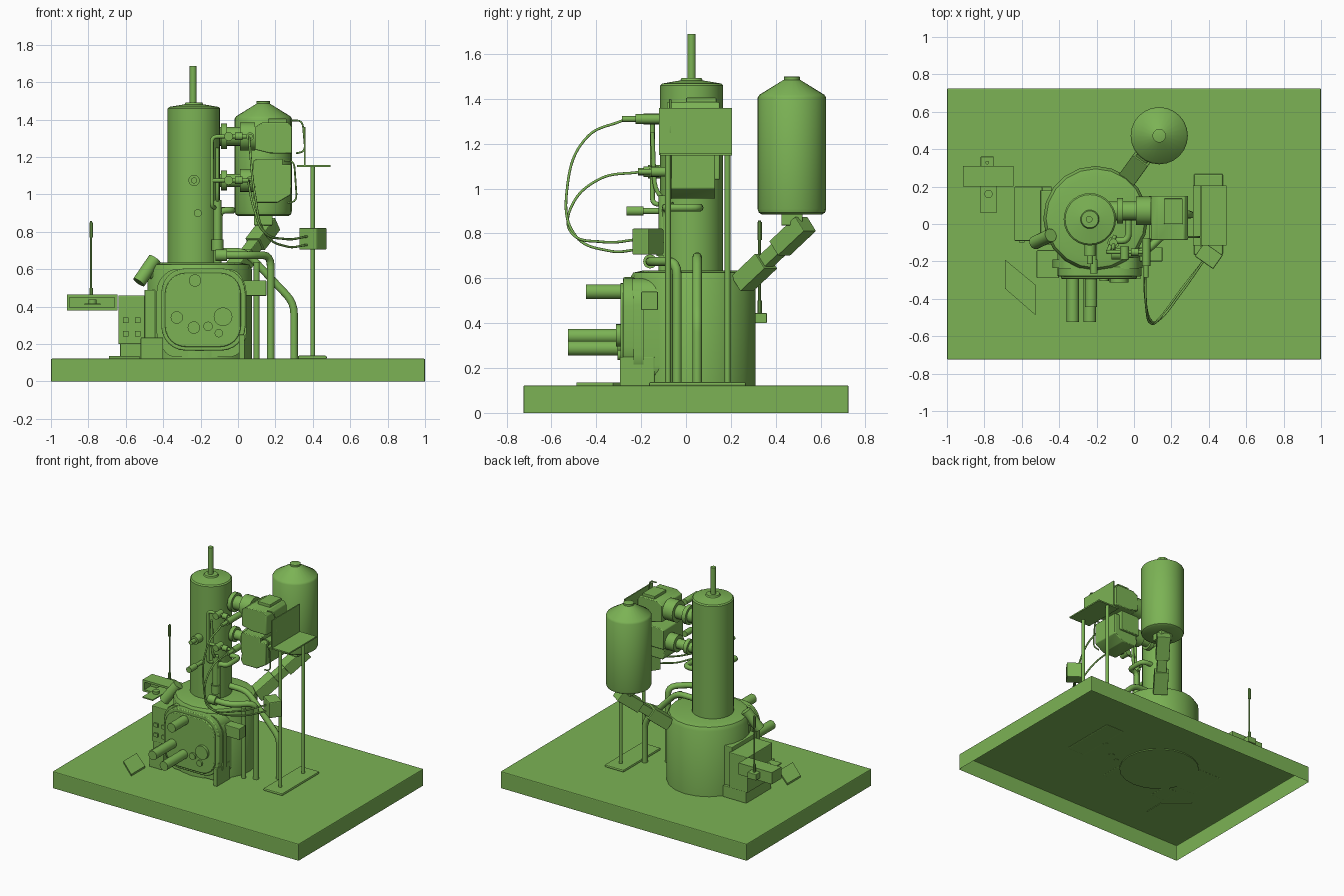
import bpy, bmesh, math
from mathutils import Vector

if "Cube" in bpy.data.objects:
    bpy.data.objects.remove(bpy.data.objects["Cube"])

GREEN = bpy.data.materials.new("green_paint")
GREEN.diffuse_color = (0.2, 0.45, 0.09, 1)
GREEN.use_nodes = True
GREEN.node_tree.nodes["Principled BSDF"].inputs["Base Color"].default_value = GREEN.diffuse_color

def finish(name, bm, bevel=0, smooth=True):
    bmesh.ops.recalc_face_normals(bm, faces=bm.faces)
    me = bpy.data.meshes.new(name)
    bm.to_mesh(me)
    bm.free()
    ob = bpy.data.objects.new(name, me)
    bpy.context.collection.objects.link(ob)
    me.materials.append(GREEN)
    if bevel:
        m = ob.modifiers.new("bevel", 'BEVEL')
        m.width, m.segments, m.limit_method = bevel, 2, 'ANGLE'
    if smooth:
        bpy.ops.object.select_all(action='DESELECT')
        ob.select_set(True)
        bpy.context.view_layer.objects.active = ob
        bpy.ops.object.shade_smooth_by_angle(angle=math.radians(35))
    return ob

def box(name, x, y, z, bevel=0, open_bottom=False):
    bm = bmesh.new()
    bmesh.ops.create_cube(bm, size=1)
    for v in bm.verts:
        v.co = [(a[0] + a[1]) / 2 + c * (a[1] - a[0]) for a, c in zip((x, y, z), v.co)]
    if open_bottom:
        bm.faces.ensure_lookup_table()
        bmesh.ops.delete(bm, geom=[f for f in bm.faces if f.calc_center_median().z <= z[0] + 1e-4], context='FACES_ONLY')
    return finish(name, bm, bevel, False)

def rod(name, p, q, r, n=20, r2=None):
    p, q = Vector(p), Vector(q)
    bm = bmesh.new()
    bmesh.ops.create_cone(bm, cap_ends=True, segments=n, radius1=r, radius2=r if r2 is None else r2, depth=(q - p).length)
    ob = finish(name, bm)
    ob.location = (p + q) / 2
    ob.rotation_euler = (q - p).to_track_quat('Z', 'Y').to_euler()
    return ob

def duct(name, p, q, w, h, bevel=0.004):
    # rectangular bar between two points
    p, q = Vector(p), Vector(q)
    L = (q - p).length
    ob = box(name, (-w / 2, w / 2), (-h / 2, h / 2), (-L / 2, L / 2), bevel)
    ob.location = (p + q) / 2
    ob.rotation_euler = (q - p).to_track_quat('Z', 'Y').to_euler()
    return ob

def lathe(name, c, prof, n=24):
    bm = bmesh.new()
    rings = [[bm.verts.new((c[0] + r * math.cos(2 * math.pi * i / n), c[1] + r * math.sin(2 * math.pi * i / n), z))
              for i in range(n)] for r, z in prof]
    for a, b in zip(rings, rings[1:]):
        for i in range(n):
            bm.faces.new((a[i], a[(i + 1) % n], b[(i + 1) % n], b[i]))
    bm.faces.new(rings[0])
    bm.faces.new(rings[-1])
    return finish(name, bm)

def prism(name, pts, y0, y1, bevel=0):
    # XZ outline extruded along y
    bm = bmesh.new()
    a = [bm.verts.new((x, y0, z)) for x, z in pts]
    b = [bm.verts.new((x, y1, z)) for x, z in pts]
    for i in range(len(a)):
        j = (i + 1) % len(a)
        bm.faces.new((a[i], a[j], b[j], b[i]))
    bm.faces.new(a)
    bm.faces.new(b)
    return finish(name, bm, bevel)

def rounded(x0, x1, z0, z1, r, n=6):
    out = []
    for cx, cz, s in ((x1 - r, z1 - r, 0), (x0 + r, z1 - r, 1), (x0 + r, z0 + r, 2), (x1 - r, z0 + r, 3)):
        for i in range(n + 1):
            t = math.pi / 2 * (s + i / n)
            out.append((cx + r * math.cos(t), cz + r * math.sin(t)))
    return out

def tube(name, pts, r, bend=0.05, spline=False):
    P = [Vector(p) for p in pts]
    if not spline:
        Q = [P[0]]
        for a, b, c in zip(P, P[1:], P[2:]):
            s = b + (a - b).normalized() * min(bend, (a - b).length / 2)
            e = b + (c - b).normalized() * min(bend, (c - b).length / 2)
            Q += [s.lerp(b, t).lerp(b.lerp(e, t), t) for t in (0, .25, .5, .75, 1)]
        P = Q + [P[-1]]
    cu = bpy.data.curves.new(name, 'CURVE')
    cu.dimensions, cu.bevel_depth, cu.bevel_resolution, cu.use_fill_caps = '3D', r, 3, True
    sp = cu.splines.new('BEZIER' if spline else 'POLY')
    if spline:
        sp.bezier_points.add(len(P) - 1)
        for bp, p in zip(sp.bezier_points, P):
            bp.co, bp.handle_left_type, bp.handle_right_type = p, 'AUTO', 'AUTO'
    else:
        sp.points.add(len(P) - 1)
        for q, p in zip(sp.points, P):
            q.co = (*p, 1)
    ob = bpy.data.objects.new(name, cu)
    bpy.context.collection.objects.link(ob)
    cu.materials.append(GREEN)
    return ob

# base, drum and column
box("base", (-1, 1), (-.725, .725), (0, .122), .006, True)
lathe("drum", (-.205, .03), [(.28, .115), (.28, .6), (.265, .625), (.22, .635)], 20)
lathe("column", (-.236, .025), [(.14, .62), (.14, 1.46), (.132, 1.468), (.05, 1.482), (.045, 1.492), (.02, 1.492)], 28)
rod("column_rod", (-.24, .025, 1.48), (-.24, .025, 1.688), .018)

# front door housing with ports
prism("door_neck", rounded(-.41, .03, .13, .60, .08), -.24, -.05)
prism("door_flange", rounded(-.435, .045, .14, .60, .12), -.235, -.19)
prism("door_frame", rounded(-.41, .04, .165, .605, .13), -.28, -.23, .006)
prism("door_face", rounded(-.39, .015, .185, .58, .11), -.293, -.27, .005)
for i, (x, z, r, y) in enumerate([(-.23, .54, .033, -.445), (-.327, .342, .033, -.525), (-.236, .288, .033, -.525),
                                  (-.16, .295, .025, -.305), (-.103, .258, .022, -.305), (-.08, .346, .05, -.312)]):
    rod(f"door_port_{i}", (x, -.25, z), (x, y, z), r)
box("door_foot_left", (-.52, -.40), (-.29, -.14), (.12, .235), .004)
box("door_foot_right", (.005, .035), (-.295, -.14), (.12, .25), .004)
box("side_box", (.03, .152), (-.2, -.125), (.458, .54), .004)

# storage tank and feed chute
lathe("tank", (.135, .472), [(.135, .885), (.148, .893), (.153, .91), (.153, 1.405), (.145, 1.418), (.036, 1.485), (.036, 1.498), (.03, 1.5)])
box("tank_neck", (.085, .185), (.425, .52), (.835, .89), .005)
top, end = Vector((.165, .52, .83)), Vector((-.03, .25, .575))
for i, (a, b, w) in enumerate([(-.05, .38, .095), (.36, .66, .07), (.6, 1, .1)]):
    duct(f"feed_chute_{i}", top.lerp(end, a), top.lerp(end, b), w, w * .85)

# drive units on the column
for i, (z, r) in enumerate([(1.31, .05), (1.075, .035)]):
    rod(f"drive_shaft_{i}", (-.15, .07, z), (.12, .07, z), r)
    rod(f"drive_collar_{i}", (-.09, .07, z), (-.06, .07, z), r + .018)
    rod(f"drive_flange_{i}", (.01, .07, z), (.09, .07, z), r + .026)
prism("upper_drive", [(.09, 1.24), (.09, 1.36), (.13, 1.385), (.27, 1.385), (.29, 1.36), (.29, 1.22), (.17, 1.22)], -.085, .15, .005)
box("upper_drive_cap", (.16, .26), (0, .135), (1.37, 1.405), .004)
prism("lower_drive_front", [(.08, 1.04), (.08, 1.18), (.1, 1.19), (.24, 1.19), (.24, 1.04)], -.085, .15, .005)
prism("lower_drive_body", [(.08, .985), (.1, .955), (.21, .955), (.285, 1.0), (.285, 1.16), (.2, 1.16), (.1, 1.1)], -.085, .13, .005)

# guard panel, shelf and stand
box("guard_panel", (.352, .36), (-.12, .205), (1.15, 1.36))
box("shelf", (.315, .495), (-.115, .205), (1.148, 1.158))
box("stand_foot", (.32, .475), (-.165, .268), (.118, .138), .008)
for y in (-.08, .185):
    rod(f"stand_post_{y}", (.4, y, .12), (.4, y, 1.15), .0125)
for i, (x, z0, z1) in enumerate([(.29, 1.23, 1.395), (.245, .965, 1.18)]):
    tube(f"guard_hoop_{i}", [(x, -.07, z1), (x + .055, -.07, z1), (x + .07, -.07, z0), (x + .02, -.07, z0 - .01)], .005, .04)

# junction box and looping cables
jb = box("junction_box", (-.06, .06), (-.045, .045), (-.058, .058), .006)
jb.location, jb.rotation_euler = (.4, -.17, .763), (0, 0, math.radians(-35))
tube("cable_upper", [(.06, -.28, 1.305), (.065, -.44, 1.23), (.09, -.53, 1.0), (.14, -.5, .8), (.26, -.34, .722), (.37, -.2, .73)], .006, spline=True)
tube("cable_lower", [(.06, -.2, 1.075), (.06, -.39, 1.04), (.09, -.515, .91), (.13, -.515, .81), (.25, -.37, .762), (.37, -.2, .775)], .006, spline=True)

# instrument line and valves
tube("instrument_line", [(-.1, -.06, .93), (-.14, -.15, .93), (-.14, -.15, 1.31), (.07, -.15, 1.31)], .011, .03)
tube("instrument_branch", [(-.14, -.15, 1.075), (.07, -.15, 1.075)], .011)
for i, (z, y) in enumerate([(1.31, -.285), (1.075, -.215)]):
    rod(f"sensor_body_{i}", (.065, -.075, z), (.065, y + .06, z), .022, 12)
    rod(f"sensor_tip_{i}", (.065, y + .07, z), (.065, y, z), .013, 12)
    rod(f"line_fitting_{i}", (-.05, -.19, z), (-.05, -.12, z), .024, 12)
    rod(f"line_union_{i}", (-.015, -.15, z), (.025, -.15, z), .02, 12)
rod("column_port_upper", (-.235, -.05, 1.075), (-.235, -.17, 1.075), .03)
rod("column_port_plug", (-.235, -.15, 1.075), (-.235, -.215, 1.075), .016)
rod("column_port_lower", (-.215, -.05, .9), (-.215, -.2, .9), .014)
rod("column_port_cap", (-.215, -.19, .9), (-.215, -.265, .9), .021)
tube("column_elbow", [(-.13, .06, .915), (-.03, .06, .915), (-.03, -.09, .915), (-.1, -.09, .915), (-.1, -.09, .66)], .018, .04)
rod("riser", (-.11, -.1, .62), (-.11, -.1, .97), .022)
rod("riser_union", (-.11, -.1, .7), (-.11, -.1, .76), .032, 12)
tube("riser_feed", [(-.11, -.1, .95), (-.11, -.14, 1.0), (-.11, -.15, 1.25)], .01)

# drain pipes
tube("front_drain", [(-.1, -.16, .675), (.05, -.16, .675), (.175, -.04, .675), (.175, -.04, .12)], .021, .06)
rod("front_drain_end", (-.12, -.16, .675), (-.06, -.16, .675), .031)
tube("rear_drain", [(-.13, .05, .695), (.04, .05, .695), (.3, .05, .42), (.3, .05, .12)], .021, .06)
rod("side_drain", (.1, -.075, .12), (.1, -.075, .64), .016)

# sight tube
rod("sight_tube", (-.445, -.06, .655), (-.53, -.1, .53), .036)
rod("sight_tube_neck", (-.49, -.08, .59), (-.4, -.04, .54), .025)

# control cabinet with sockets
box("cabinet", (-.64, -.49), (-.09, .2), (.2, .46), .005)
box("cabinet_back", (-.5, -.425), (-.11, .18), (.2, .49), .005)
box("cabinet_plinth", (-.63, -.44), (-.09, .2), (.12, .205), .004)
for x in (-.6, -.535):
    for z in (.255, .328):
        box(f"socket_{x}_{z}", (x - .015, x + .015), (-.1, -.085), (z - .014, z + .014))

# instrument tray: open frame, inner block, antenna
for n, x, z in (("top", (-.915, -.645), (.45, .465)), ("bottom", (-.915, -.645), (.38, .395)),
                ("left", (-.915, -.9), (.39, .455)), ("right", (-.66, -.645), (.39, .455))):
    box(f"tray_{n}", x, (.2, .31), z)
box("tray_back", (-.9, -.66), (.27, .31), (.39, .455))
box("tray_drawer", (-.82, -.735), (.06, .28), (.41, .418))
rod("tray_knob", (-.778, .16, .415), (-.778, .16, .437), .022)
box("antenna_base", (-.82, -.75), (.305, .36), (.4, .445), .003)
rod("antenna", (-.785, .328, .42), (-.785, .328, .857), .006, 10)
rod("antenna_tip", (-.785, .328, .77), (-.785, .328, .85), .01, 10)
rod("antenna_root", (-.785, .328, .44), (-.785, .328, .5), .01, 10)

# loose floor plate
bm = bmesh.new()
vs = [bm.verts.new((x, y, .118)) for x, y in ((-.69, -.19), (-.69, -.345), (-.527, -.487), (-.527, -.325))]
face = bm.faces.new(vs)
ext = bmesh.ops.extrude_face_region(bm, geom=[face])
for v in ext["geom"]:
    if isinstance(v, bmesh.types.BMVert):
        v.co.z = .135
finish("floor_plate", bm, 0, False)
